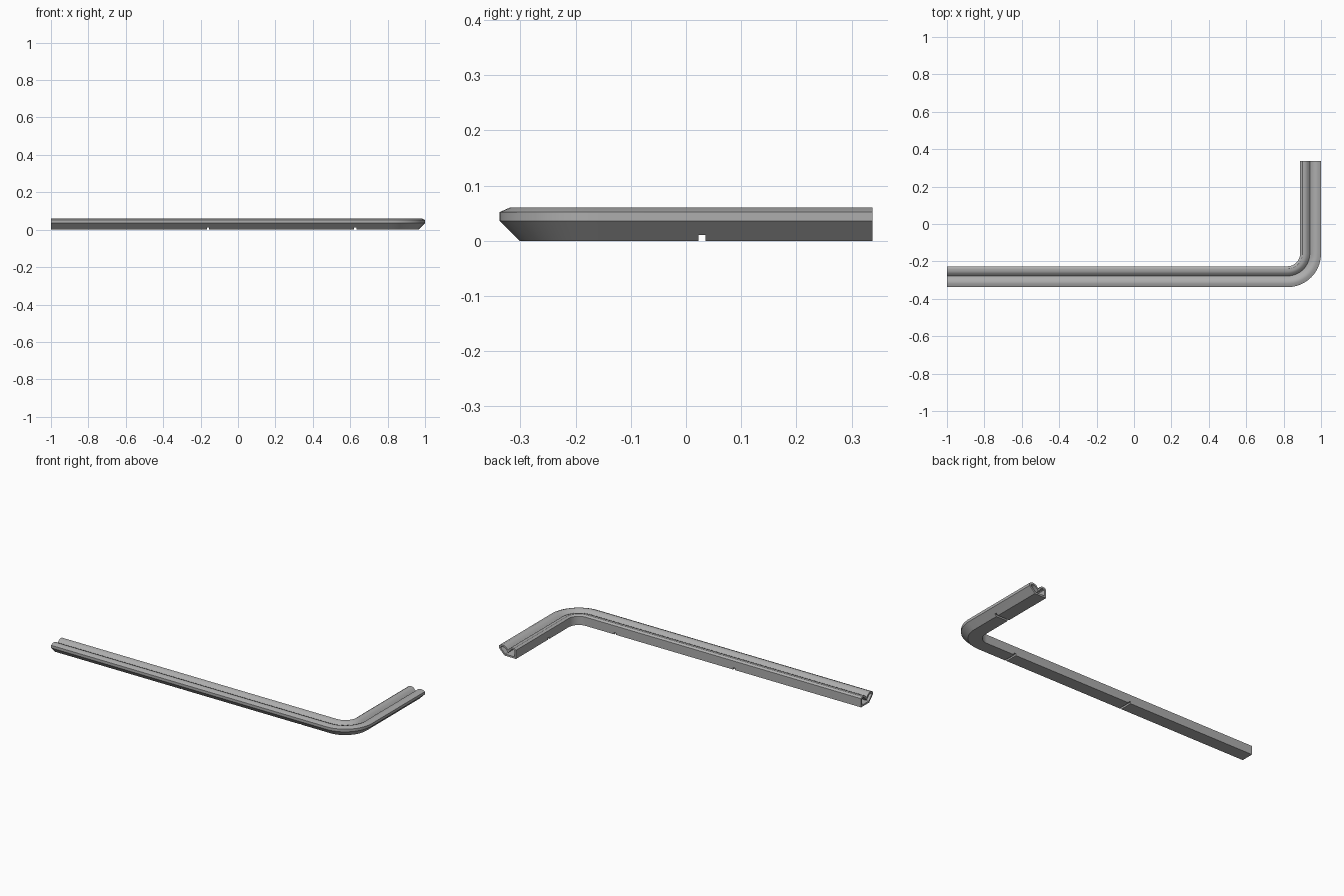
import bpy, bmesh, math
from mathutils import Vector

if "Cube" in bpy.data.objects:
    bpy.data.objects.remove(bpy.data.objects["Cube"], do_unlink=True)

grey = bpy.data.materials.new("light grey")
grey.use_nodes = True
colour = (0.42, 0.42, 0.42, 1)
grey.diffuse_color = colour
grey.node_tree.nodes["Principled BSDF"].inputs["Base Color"].default_value = colour

WALL = 0.01
CENTRE = Vector((0.82, -0.158))
RADIUS = 0.18

# Cross-section: distance inward from the outer edge, height
outer = [Vector(p) for p in [
    (0.036, 0), (0, 0.036), (0, 0.052), (0.018, 0.06), (0.03, 0.06),
    (0.044, 0.055), (0.06, 0.038), (0.074, 0.055), (0.086, 0.06),
    (0.1, 0.06), (0.112, 0.052), (0.112, 0)]]


def inset(points, d):
    """Mitred parallel offset toward the inside of a clockwise loop."""
    result = []
    for i, p in enumerate(points):
        a = (p - points[i - 1]).normalized()
        b = (points[(i + 1) % len(points)] - p).normalized()
        na, nb = Vector((a.y, -a.x)), Vector((b.y, -b.x))
        result.append(p + (na + nb) * d / (1 + na.dot(nb)))
    return result


# Sweep stations: straight run, rounded corner, short arm
stations = [(Vector((-1, CENTRE.y)), Vector((0, -1)))]
STEPS = 16
for i in range(STEPS + 1):
    t = math.pi / 2 * i / STEPS
    stations.append((CENTRE, Vector((math.sin(t), -math.cos(t)))))
stations.append((Vector((CENTRE.x, 0.338)), Vector((1, 0))))

bm = bmesh.new()


def sweep(profile):
    rings = []
    for origin, out in stations:
        ring = []
        for u, z in profile:
            xy = origin + out * (RADIUS - u)
            ring.append(bm.verts.new((xy.x, xy.y, z)))
        rings.append(ring)
    return rings


def bridge(a, b):
    n = len(a)
    for i in range(n):
        j = (i + 1) % n
        bm.faces.new((a[i], a[j], b[j], b[i]))


skin, bore = sweep(outer), sweep(inset(outer, WALL))
for rings in (skin, bore):
    for a, b in zip(rings, rings[1:]):
        bridge(a, b)
# End rims joining the skin to the hollow
for k in (0, -1):
    bridge(skin[k], bore[k])
bmesh.ops.recalc_face_normals(bm, faces=bm.faces)
mesh = bpy.data.meshes.new("channel_rail")
bm.to_mesh(mesh)
bm.free()
rail = bpy.data.objects.new("channel_rail", mesh)
bpy.context.collection.objects.link(rail)
mesh.materials.append(grey)


# Narrow slots across the underside
def slot(name, location, size):
    bpy.ops.mesh.primitive_cube_add(size=1, location=location)
    cutter = bpy.context.object
    cutter.name = name
    cutter.scale = size
    cutter.data.materials.append(grey)
    cutter.hide_render = True
    mod = rail.modifiers.new(name, "BOOLEAN")
    mod.operation = "DIFFERENCE"
    mod.solver = "EXACT"
    mod.object = cutter
    return cutter


cutters = [slot("slot_cutter_middle", (-0.16, -0.28, 0), (0.012, 0.16, 0.022)),
           slot("slot_cutter_corner", (0.627, -0.28, 0), (0.012, 0.16, 0.022)),
           slot("slot_cutter_arm", (0.944, 0.029, 0), (0.16, 0.012, 0.022))]

bpy.ops.object.select_all(action="DESELECT")
rail.select_set(True)
bpy.context.view_layer.objects.active = rail
for mod in list(rail.modifiers):
    bpy.ops.object.modifier_apply(modifier=mod.name)
for c in cutters:
    bpy.data.objects.remove(c, do_unlink=True)
bpy.ops.object.shade_smooth_by_angle(angle=math.radians(32))
